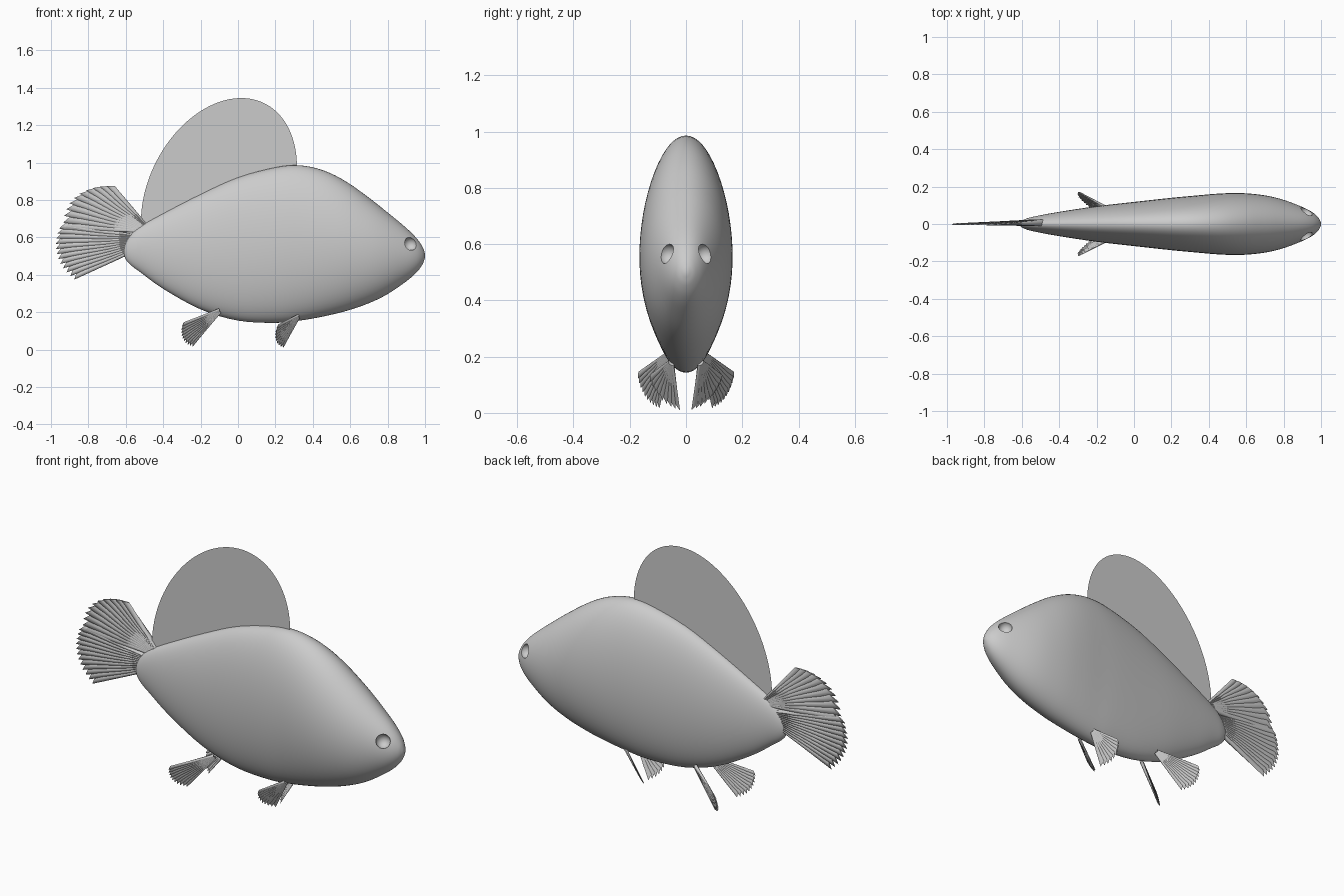
import bpy, math
from mathutils import Vector, Matrix

if "Cube" in bpy.data.objects:
    bpy.data.objects.remove(bpy.data.objects["Cube"])


def make(name, verts, faces, angle=None):
    me = bpy.data.meshes.new(name)
    me.from_pydata([tuple(v) for v in verts], [], faces)
    me.update()
    ob = bpy.data.objects.new(name, me)
    bpy.context.collection.objects.link(ob)
    if angle:
        smooth(ob, angle)
    return ob


def smooth(ob, angle):
    bpy.ops.object.select_all(action='DESELECT')
    ob.select_set(True)
    bpy.context.view_layer.objects.active = ob
    bpy.ops.object.shade_smooth_by_angle(angle=math.radians(angle))


# Body: stations of x, top z, bottom z, half width
stations = [
    (-0.612, 0.535, 0.515, 0.004), (-0.60, 0.575, 0.482, 0.018), (-0.57, 0.618, 0.449, 0.031),
    (-0.52, 0.66, 0.412, 0.043), (-0.40, 0.727, 0.325, 0.065), (-0.20, 0.83, 0.215, 0.095),
    (0.0, 0.92, 0.155, 0.118), (0.20, 0.974, 0.143, 0.140), (0.33, 0.985, 0.155, 0.152),
    (0.46, 0.957, 0.178, 0.163), (0.58, 0.897, 0.207, 0.165), (0.70, 0.812, 0.248, 0.153),
    (0.80, 0.733, 0.297, 0.129), (0.90, 0.650, 0.365, 0.091), (0.955, 0.595, 0.413, 0.062),
    (0.985, 0.552, 0.453, 0.035), (0.997, 0.522, 0.482, 0.014), (1.0, 0.506, 0.496, 0.004)]


def catmull(p, sub):
    out = []
    for i in range(len(p) - 1):
        a, b, c, d = (p[max(i - 1, 0)], p[i], p[i + 1], p[min(i + 2, len(p) - 1)])
        for k in range(sub):
            t = k / sub
            out.append([0.5 * (2 * B + (C - A) * t + (2 * A - 5 * B + 4 * C - D) * t * t
                               + (3 * B - A - 3 * C + D) * t ** 3)
                        for A, B, C, D in zip(a, b, c, d)])
    return out + [list(p[-1])]


N = 64
rings = catmull(stations, 4)
verts, faces = [], []
for x, top, bot, w in rings:
    for k in range(N):
        a = 2 * math.pi * k / N
        verts.append((x, w * math.cos(a), (top + bot) / 2 + (top - bot) / 2 * math.sin(a)))
for r in range(len(rings) - 1):
    for k in range(N):
        j = (k + 1) % N
        faces.append((r * N + k, r * N + j, (r + 1) * N + j, (r + 1) * N + k))
faces.append(tuple(reversed(range(N))))
faces.append(tuple(range((len(rings) - 1) * N, len(rings) * N)))
body = make("body", verts, faces)

# Eye sockets cut into the head
for s in (-1, 1):
    bpy.ops.mesh.primitive_uv_sphere_add(segments=32, ring_count=16, radius=0.036,
                                         location=(0.921, s * 0.066, 0.565))
    cutter = bpy.context.object
    cutter.name = "eye_cutter"
    cutter.hide_render = True
    mod = body.modifiers.new("eye", 'BOOLEAN')
    mod.operation = 'DIFFERENCE'
    mod.solver = 'EXACT'
    mod.object = cutter
    bpy.context.view_layer.objects.active = body
    bpy.ops.object.modifier_apply(modifier=mod.name)
    bpy.data.objects.remove(cutter)
smooth(body, 35)

# Dorsal fin: flat slanted oval sheet
oval = []
for k in range(96):
    t = 2 * math.pi * k / 96
    oval.append((-0.102 + 0.417 * math.cos(t), 0, 0.83 + 0.515 * math.sin(t + 0.29)))
make("dorsal_fin", oval, [tuple(range(96))])


# Ribbed fin: a fan of flattened rays with slanted points
def fan(name, pivot, tip_a, tip_b, rays, start, thick, bulge=0.06):
    pivot, a, b = Vector(pivot), Vector(tip_a), Vector(tip_b)
    da, db = a - pivot, b - pivot
    normal = da.cross(db).normalized()
    spread = da.angle(db)
    verts, faces = [], []
    S = 8
    for i in range(rays):
        t = i / (rays - 1)
        d = Matrix.Rotation(spread * t, 3, normal) @ da.normalized()
        length = da.length * (1 - t) + db.length * t
        length *= 1 + bulge * math.sin(math.pi * t)
        side = normal.cross(d)
        w_tip = 0.62 * spread * length / (rays - 1)
        base = len(verts)
        # distance along ray, half width, half thickness, slant of the end
        for dist, w, h, slant in ((start * length, w_tip * 0.5, thick, 0.3),
                                  (length * 0.6, w_tip * 0.8, thick * 0.55, 0),
                                  (length * 0.955, w_tip, thick * 0.2, 0.9)):
            for k in range(S):
                q = 2 * math.pi * k / S
                u, v = math.cos(q), math.sin(q)
                verts.append(pivot + d * (dist + slant * w * u) + side * (w * u)
                             + normal * (h * v + 0.12 * w * u))
        for r in range(2):
            for k in range(S):
                j = (k + 1) % S
                faces.append((base + r * S + k, base + r * S + j,
                              base + (r + 1) * S + j, base + (r + 1) * S + k))
        faces.append(tuple(base + k for k in reversed(range(S))))
        faces.append(tuple(base + 2 * S + k for k in range(S)))
    return make(name, verts, faces, 50)


# Tail: two overlapping lobes
fan("tail_upper_lobe", (-0.46, 0.008, 0.63), (-0.69, 0, 0.885), (-0.935, 0, 0.665),
    11, 0.13, 0.018, 0.11)
fan("tail_lower_lobe", (-0.42, 0.008, 0.59), (-0.965, 0, 0.665), (-0.89, 0, 0.385),
    12, 0.15, 0.018, 0.06)

# Paired belly fins
for s, n in ((-1, "right"), (1, "left")):
    fan("rear_belly_fin_" + n, (-0.075, s * 0.05, 0.225), (-0.305, s * 0.175, 0.13),
        (-0.25, s * 0.10, 0.02), 10, 0.12, 0.009, 0.07)
    fan("front_belly_fin_" + n, (0.335, s * 0.05, 0.19), (0.205, s * 0.13, 0.12),
        (0.235, s * 0.03, 0.015), 9, 0.1, 0.007, 0.06)
